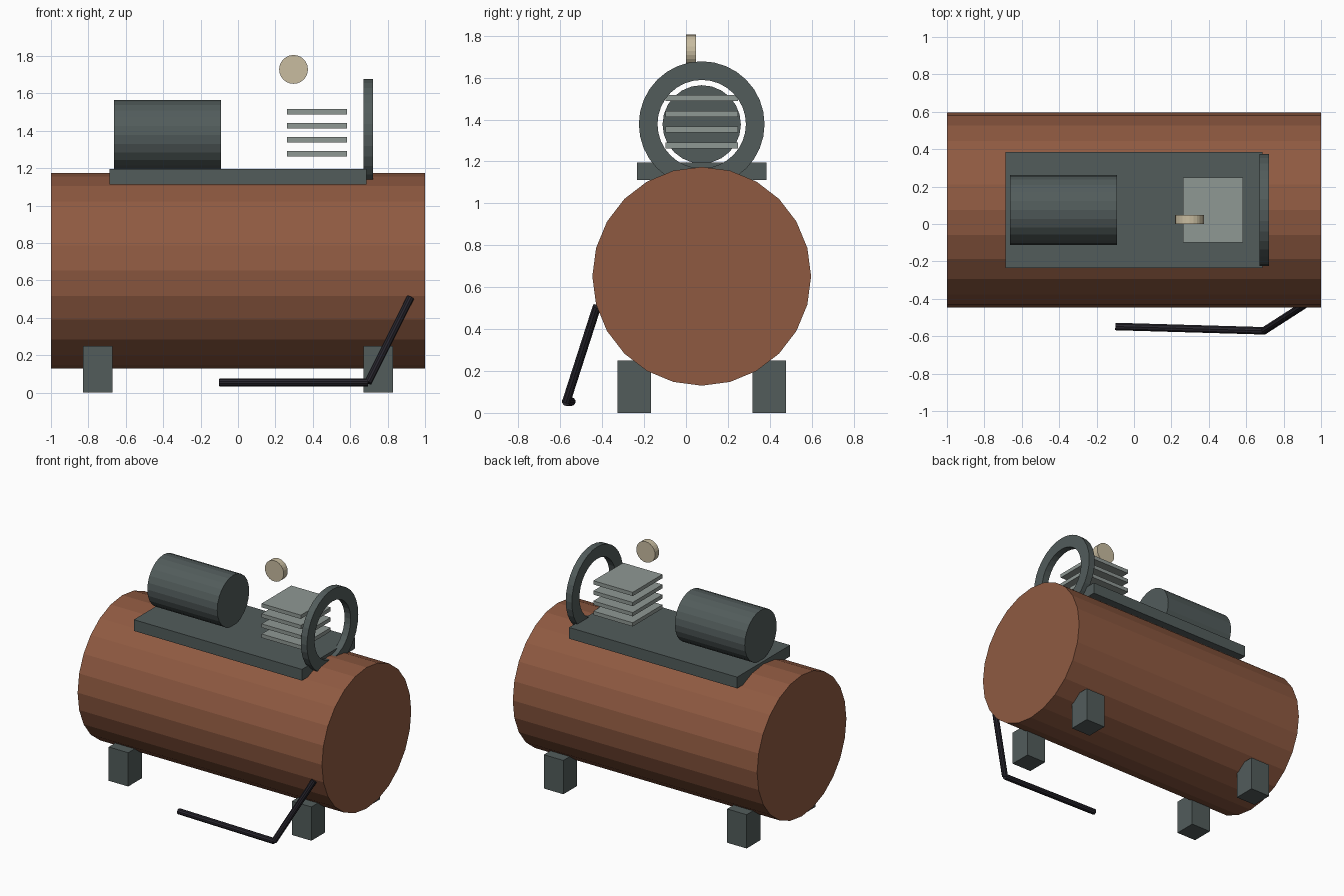
import bpy, bmesh
from mathutils import Vector, Matrix

default = bpy.data.objects.get("Cube")
if default:
    bpy.data.objects.remove(default, do_unlink=True)

MID_Y = 0.075    # centre line shared by tank and machinery


def material(name, rgb):
    m = bpy.data.materials.new(name)
    m.use_nodes = True
    colour = (*rgb, 1)
    m.diffuse_color = colour
    m.node_tree.nodes["Principled BSDF"].inputs["Base Color"].default_value = colour
    return m


rust = material("rust_brown", (0.275, 0.102, 0.053))
steel = material("dark_steel", (0.084, 0.107, 0.105))
alloy = material("pale_alloy", (0.275, 0.314, 0.296))
cream = material("cream", (0.578, 0.503, 0.352))
rubber = material("black_rubber", (0.021, 0.019, 0.027))


def finish(name, bm, mat):
    bmesh.ops.recalc_face_normals(bm, faces=bm.faces)
    mesh = bpy.data.meshes.new(name)
    bm.to_mesh(mesh)
    bm.free()
    mesh.materials.append(mat)
    ob = bpy.data.objects.new(name, mesh)
    bpy.context.collection.objects.link(ob)
    return ob


def box(name, centre, size, mat):
    bm = bmesh.new()
    bmesh.ops.create_cube(bm, size=1)
    bmesh.ops.scale(bm, vec=size, verts=bm.verts)
    bmesh.ops.translate(bm, vec=centre, verts=bm.verts)
    return finish(name, bm, mat)


def rod(name, start, end, radius, mat, sides=24):
    """Capped cylinder between two points."""
    start, end = Vector(start), Vector(end)
    axis = end - start
    turn = axis.to_track_quat('Z', 'Y').to_matrix().to_4x4()
    bm = bmesh.new()
    bmesh.ops.create_cone(bm, cap_ends=True, segments=sides, radius1=radius,
                          radius2=radius, depth=axis.length,
                          matrix=Matrix.Translation((start + end) / 2) @ turn)
    return finish(name, bm, mat)


def ring(name, centre, outer, inner, width, mat, sides=32):
    """Square-section hoop around the x axis, spun from one profile."""
    c = Vector(centre)
    bm = bmesh.new()
    h = width / 2
    profile = [bm.verts.new(c + Vector((x, 0, r)))
               for x, r in ((-h, inner), (h, inner), (h, outer), (-h, outer))]
    edges = [bm.edges.new((profile[i], profile[(i + 1) % 4])) for i in range(4)]
    bmesh.ops.spin(bm, geom=profile + edges, cent=c, axis=(1, 0, 0),
                   angle=6.2831853, steps=sides, use_merge=True)
    bmesh.ops.remove_doubles(bm, verts=bm.verts, dist=0.0005)
    return finish(name, bm, mat)


# Air tank and its feet
rod("tank", (-1, MID_Y, 0.652), (1, MID_Y, 0.652), 0.522, rust)
for x, side in ((-0.75, "right"), (0.75, "left")):
    for y, end in ((-0.322, "front"), (0.322, "back")):
        box(f"{end}_{side}_foot", (x, MID_Y + y, 0.125), (0.16, 0.16, 0.25), steel)

# Deck, motor and flywheel
box("deck", (0, MID_Y, 1.153), (1.376, 0.62, 0.083), steel)
rod("motor", (-0.664, MID_Y, 1.377), (-0.092, MID_Y, 1.377), 0.187, steel)
ring("flywheel", (0.697, MID_Y, 1.378), 0.3, 0.211, 0.05, steel)

# Cooling fins of the pump
for i in range(4):
    box(f"cooling_fin_{i + 1}", (0.423, MID_Y, 1.277 + i * 0.075),
        (0.322, 0.348, 0.028), alloy)

# Pressure gauge
rod("gauge", (0.297, 0.0, 1.728), (0.297, 0.047, 1.728), 0.077, cream)

# Bent hose at the front
bend = (0.695, -0.571, 0.054)
rod("hose_lower", (-0.1, -0.548, 0.054), bend, 0.021, rubber, 10)
rod("hose_upper", bend, (0.922, -0.425, 0.508), 0.021, rubber, 10)
